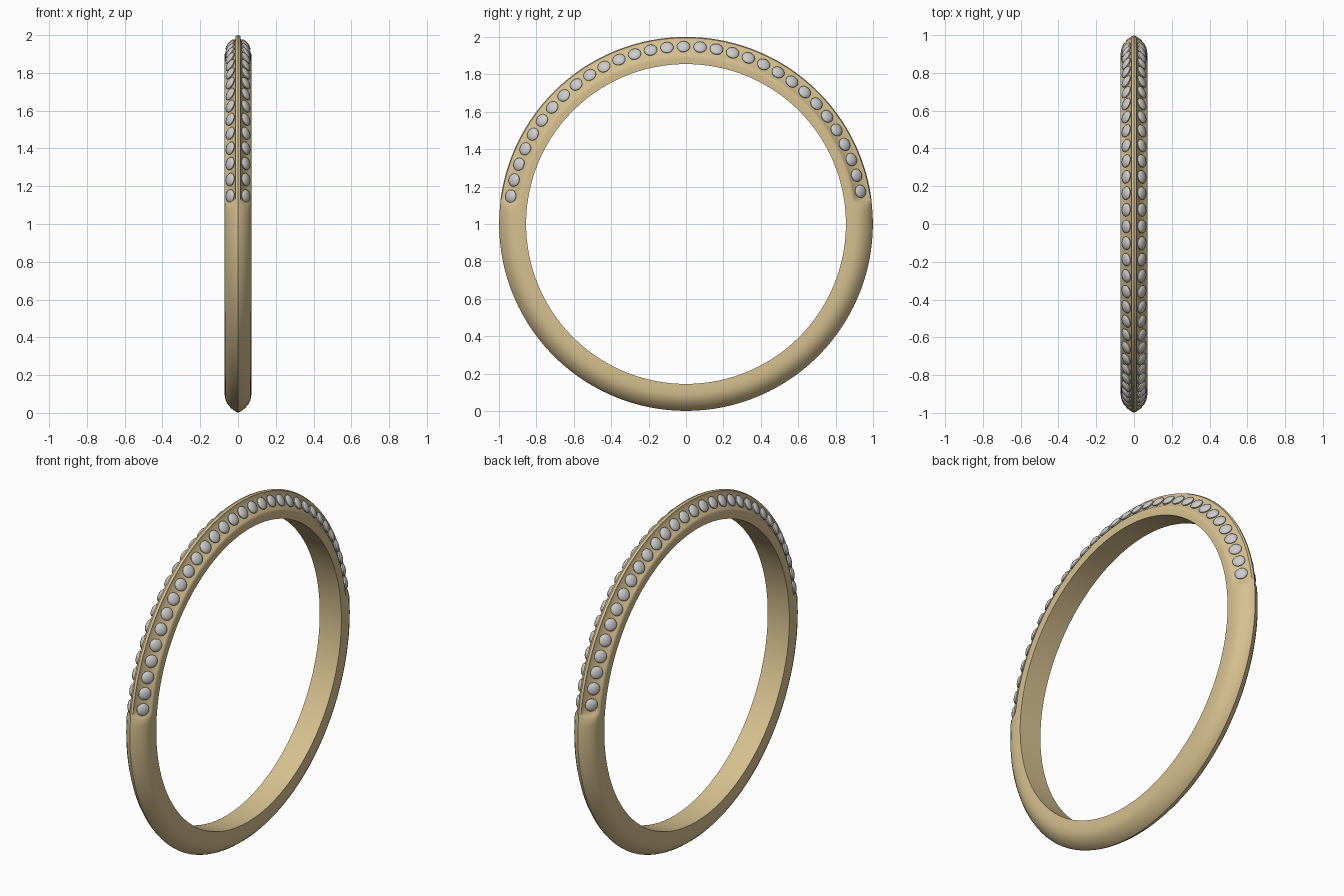
import bpy, bmesh, math
from mathutils import Matrix, Vector

if "Cube" in bpy.data.objects:
    bpy.data.objects.remove(bpy.data.objects["Cube"])

CENTRE = Vector((0, 0, 1))


def material(name, color):
    m = bpy.data.materials.new(name)
    m.diffuse_color = color
    m.use_nodes = True
    m.node_tree.nodes["Principled BSDF"].inputs["Base Color"].default_value = m.diffuse_color
    return m


def finish(bm, name, mat, angle):
    bmesh.ops.recalc_face_normals(bm, faces=bm.faces)
    me = bpy.data.meshes.new(name)
    bm.to_mesh(me)
    bm.free()
    ob = bpy.data.objects.new(name, me)
    bpy.context.collection.objects.link(ob)
    me.materials.append(mat)
    bpy.ops.object.select_all(action='DESELECT')
    ob.select_set(True)
    bpy.context.view_layer.objects.active = ob
    bpy.ops.object.shade_smooth_by_angle(angle=math.radians(angle))
    return ob


gold = material("gold", (0.68, 0.53, 0.28, 1))
gem = material("gem", (0.62, 0.62, 0.64, 1))

# Half cross-sections as (x, radius): plain shank and recessed setting
plain = [(0.0, 0.855), (0.07, 0.855), (0.071, 0.885), (0.070, 0.912), (0.065, 0.935),
         (0.053, 0.957), (0.035, 0.977), (0.014, 0.993), (0.0, 0.999)]
setting = [(0.0, 0.855), (0.07, 0.855), (0.071, 0.885), (0.070, 0.902), (0.065, 0.910),
           (0.058, 0.915), (0.016, 0.972), (0.012, 0.995), (0.0, 1.0)]

# Band: loft the sections around the x axis, blending at both ends of the setting
start, blend = 6.0, 2.0
angles = [start + blend + i * (180 - 2 * (start + blend)) / 90 for i in range(91)]
angles += [180 - start - blend / 2, 180 - start]
angles += [180 - start + i * (180 + 2 * start) / 96 for i in range(1, 97)]
angles += [360 + start + blend / 2]
bm = bmesh.new()
rings = []
for a in angles:
    a = (a + 90) % 360 - 90
    edge = min(a, 180 - a)
    t = max(0.0, min(1.0, (edge - start) / blend))
    half = [(p[0] + (q[0] - p[0]) * t, p[1] + (q[1] - p[1]) * t) for p, q in zip(plain, setting)]
    loop = half + [(-x, r) for x, r in half[-2:0:-1]]
    c, s = math.cos(math.radians(a)), math.sin(math.radians(a))
    rings.append([bm.verts.new((x, r * c, 1 + r * s)) for x, r in loop])
n = len(rings[0])
for i, ring in enumerate(rings):
    nxt = rings[(i + 1) % len(rings)]
    for j in range(n):
        k = (j + 1) % n
        bm.faces.new((ring[j], ring[k], nxt[k], nxt[j]))
finish(bm, "band", gold, 35)

# Stones: low domed discs, 31 per side, tilted outward from the ridge
stone_profile = [(0.022, -0.012), (0.034, -0.002), (0.035, 0.003), (0.030, 0.009), (0.018, 0.014)]
COUNT, FIRST, LAST, SEG = 31, 10.6, 171.0, 20
for side, name in ((1, "stones_right"), (-1, "stones_left")):
    bm = bmesh.new()
    for i in range(COUNT):
        a = math.radians(FIRST + (LAST - FIRST) * i / (COUNT - 1))
        radial = Vector((0, math.cos(a), math.sin(a)))
        tangent = Vector((0, -math.sin(a), math.cos(a)))
        normal = (Vector((side * 0.80, 0, 0)) + radial * 0.60).normalized()
        across = normal.cross(tangent)
        pos = CENTRE + radial * 0.948 + Vector((side * 0.040, 0, 0))
        loops = [[bm.verts.new(pos + normal * h
                               + tangent * r * math.cos(2 * math.pi * k / SEG)
                               + across * r * math.sin(2 * math.pi * k / SEG))
                  for k in range(SEG)] for r, h in stone_profile]
        for lo, hi in zip(loops, loops[1:]):
            for k in range(SEG):
                m = (k + 1) % SEG
                bm.faces.new((lo[k], lo[m], hi[m], hi[k]))
        bm.faces.new(loops[0][::-1])
        tip = bm.verts.new(pos + normal * 0.016)
        for k in range(SEG):
            bm.faces.new((loops[-1][k], loops[-1][(k + 1) % SEG], tip))
    finish(bm, name, gem, 40)
